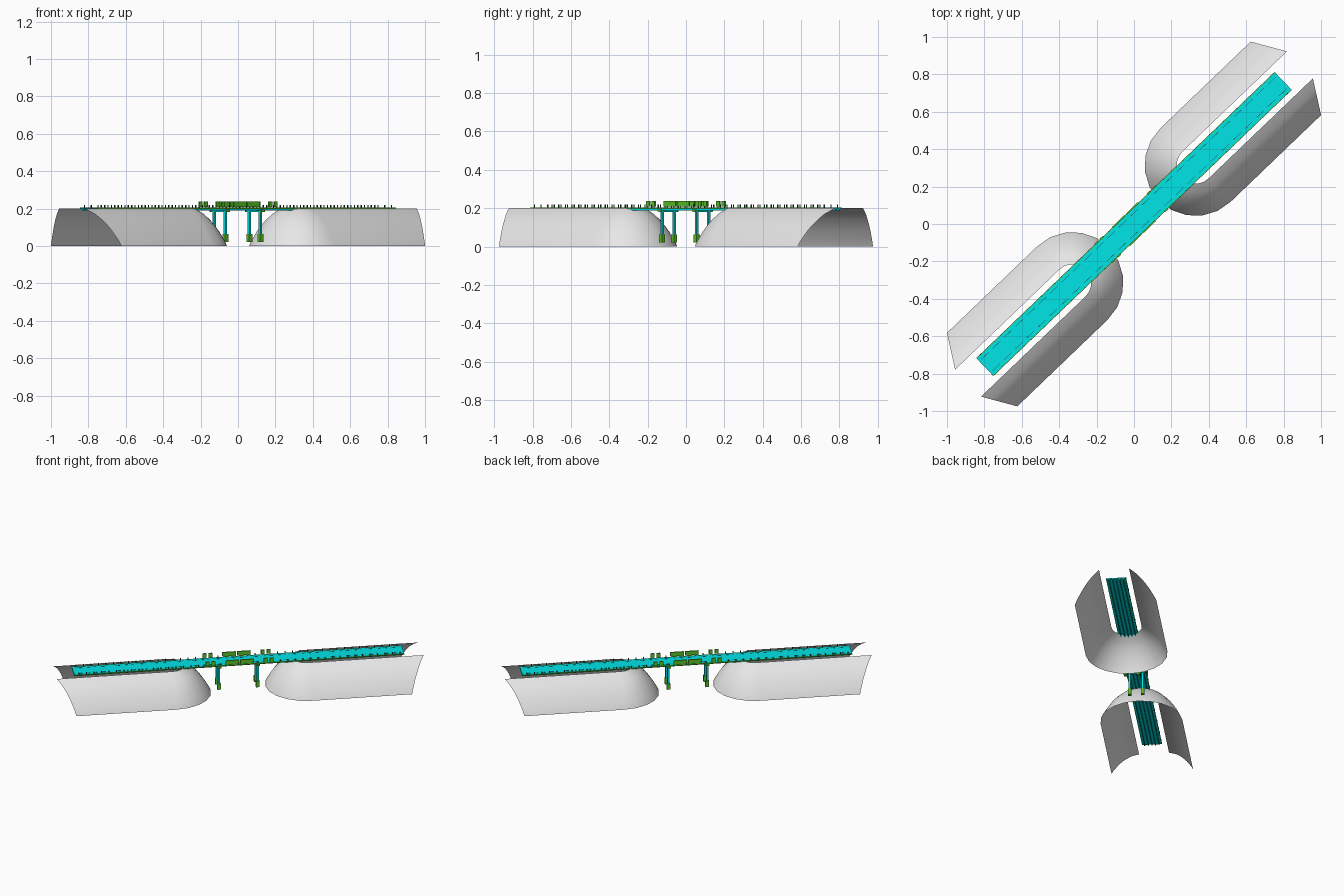
import bpy, bmesh, math
from mathutils import Matrix

cube = bpy.data.objects.get("Cube")
if cube:
    bpy.data.objects.remove(cube, do_unlink=True)

HEADING = math.radians(43.8)   # bridge runs along this diagonal


def material(name, rgb):
    m = bpy.data.materials.new(name)
    m.use_nodes = True
    m.diffuse_color = (*rgb, 1)
    m.node_tree.nodes["Principled BSDF"].inputs["Base Color"].default_value = (*rgb, 1)
    return m


grey = material("embankment grey", (0.8, 0.8, 0.8))
cyan = material("deck cyan", (0.0, 0.8, 0.82))
green = material("rail green", (0.1, 0.55, 0.02))
dark = material("marking dark green", (0.01, 0.07, 0.06))


def finish(name, bm, mat):
    mesh = bpy.data.meshes.new(name)
    bm.to_mesh(mesh)
    bm.free()
    mesh.materials.append(mat)
    ob = bpy.data.objects.new(name, mesh)
    ob.rotation_euler.z = HEADING
    bpy.context.collection.objects.link(ob)
    return ob


def boxes(name, items, mat):
    """items: (centre, size), x along the bridge and y across it"""
    bm = bmesh.new()
    for centre, size in items:
        bmesh.ops.create_cube(bm, size=1, matrix=Matrix.Translation(centre) @ Matrix.Diagonal((*size, 1)))
    return finish(name, bm, mat)


def embankment(name, side):
    """Open U-shaped slope: a convex profile swept around a rounded nose"""
    profile = [(0.272, 0), (0.261, 0.025), (0.246, 0.05), (0.228, 0.08), (0.206, 0.11),
               (0.18, 0.14), (0.148, 0.17), (0.10, 0.2)]
    nose, steps = 0.455, 10
    bm = bmesh.new()
    rows = []
    for r, z in profile:
        end = 1.125 + (0.272 - r) * 0.605
        path = [(end, r)]
        for i in range(steps + 1):
            a = math.pi * (0.5 + i / steps)
            path.append((nose + r * math.cos(a), r * math.sin(a)))
        path.append((end, -r))
        rows.append([bm.verts.new((side * x, side * y, z)) for x, y in path])
    for low, high in zip(rows, rows[1:]):
        for i in range(len(low) - 1):
            bm.faces.new((low[i], high[i], high[i + 1], low[i + 1])).smooth = True
    bmesh.ops.recalc_face_normals(bm, faces=bm.faces)
    # Slopes face outward
    bm.normal_update()
    if sum(f.normal.z for f in bm.faces) < 0:
        bmesh.ops.reverse_faces(bm, faces=bm.faces)
    finish(name, bm, grey)


embankment("right_embankment", -1)
embankment("left_embankment", 1)

# Deck with girders beneath
LENGTH = 2.21
SIDES = (-1, 1)
boxes("deck", [((0, 0, 0.2), (LENGTH, 0.126, 0.007))], cyan)
boxes("girders", [((0, v * 0.024, 0.193), (LENGTH, 0.007, 0.008)) for v in (-2, -1, 0, 1, 2)], cyan)
boxes("edge_strips", [((0, s * 0.0645, 0.201), (LENGTH, 0.004, 0.007)) for s in SIDES], green)


def stations(pitch, count):
    return [(i - (count - 1) / 2) * pitch for i in range(count)]


# Lane dashes and thin edge posts
boxes("lane_dashes", [((u, s * 0.043, 0.204), (0.055, 0.0022, 0.001))
                      for u in stations(0.085, 26) for s in SIDES], dark)
boxes("edge_posts", [((u, s * 0.064, 0.21), (0.006, 0.003, 0.016))
                     for u in stations(0.05, 44) for s in SIDES], dark)

# Parapet panels around mid-span
panels = [(e * c, w) for e in SIDES for c, w in ((0.05, 0.09), (0.175, 0.024), (0.215, 0.024))]
boxes("parapet_panels", [((u, s * 0.066, 0.223), (w, 0.008, 0.03))
                         for u, w in panels for s in SIDES], green)

# Two piers: cap beam, paired columns, lower collars
PIERS = (-0.135, 0.125)
feet = [(u, s * 0.043) for u in PIERS for s in SIDES]
boxes("pier_caps", [((u, 0, 0.186), (0.022, 0.12, 0.01)) for u in PIERS], cyan)
boxes("cap_ends", [((u, s * 0.061, 0.188), (0.026, 0.006, 0.012)) for u in PIERS for s in SIDES], green)
boxes("pier_columns", [((u, v, 0.103), (0.013, 0.013, 0.162)) for u, v in feet], cyan)
boxes("column_collars", [((u, v, 0.043), (0.024, 0.022, 0.042)) for u, v in feet], green)
